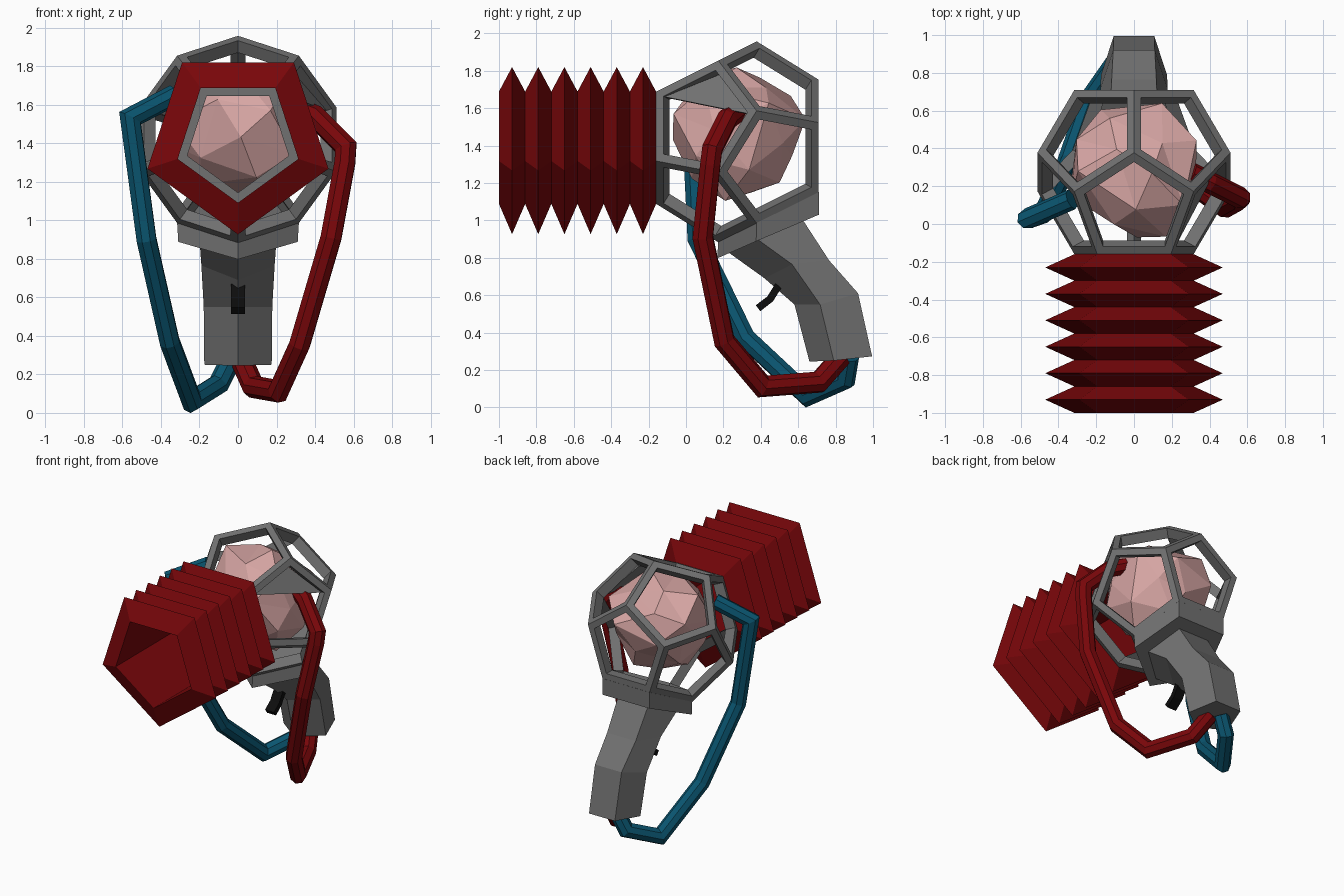
import bpy, bmesh, math, random
from mathutils import Vector

if "Cube" in bpy.data.objects:
    bpy.data.objects.remove(bpy.data.objects["Cube"])

random.seed(4)
C = Vector((0, 0.275, 1.42))      # centre of the cage
R = 0.332                         # circumradius of a cage face
PHI = (1 + 5 ** 0.5) / 2


def material(name, rgb):
    m = bpy.data.materials.new(name)
    m.diffuse_color = (*rgb, 1)
    m.use_nodes = True
    m.node_tree.nodes["Principled BSDF"].inputs["Base Color"].default_value = m.diffuse_color
    return m


GREY = material("grey metal", (0.165, 0.165, 0.165))
RED = material("dark red", (0.19, 0.002, 0.003))
BLUE = material("deep blue", (0.003, 0.09, 0.16))
PINK = material("pale pink", (0.68, 0.38, 0.37))
BLACK = material("black", (0.004, 0.004, 0.004))


def add_object(name, bm, mat, recalc=True):
    if recalc:
        bmesh.ops.recalc_face_normals(bm, faces=bm.faces[:])
    me = bpy.data.meshes.new(name)
    bm.to_mesh(me)
    bm.free()
    me.materials.append(mat)
    ob = bpy.data.objects.new(name, me)
    bpy.context.collection.objects.link(ob)
    return ob


def loft(name, rings, mat, caps=True):
    bm = bmesh.new()
    vs = [[bm.verts.new(p) for p in ring] for ring in rings]
    n = len(vs[0])
    for a, b in zip(vs, vs[1:]):
        for i in range(n):
            j = (i + 1) % n
            bm.faces.new((a[i], a[j], b[j], b[i]))
    if caps:
        bm.faces.new(vs[0])
        bm.faces.new(vs[-1])
    return add_object(name, bm, mat)


def pentagon(r, y, start=-90):
    return [Vector((r * math.cos(math.radians(start + 72 * i)), y,
                    C.z + r * math.sin(math.radians(start + 72 * i)))) for i in range(5)]


def tube(name, path, r, mat, sides=8):
    # sweep a ring along the path, mitred at each bend
    pts = [Vector(p) for p in path]
    d = (pts[1] - pts[0]).normalized()
    u = d.orthogonal().normalized()
    w = d.cross(u)
    ring = [pts[0] + r * (u * math.cos(2 * math.pi * k / sides) + w * math.sin(2 * math.pi * k / sides))
            for k in range(sides)]
    rings = [ring]
    for i in range(1, len(pts)):
        d = (pts[i] - pts[i - 1]).normalized()
        n = d if i == len(pts) - 1 else (d + (pts[i + 1] - pts[i]).normalized()).normalized()
        ring = [p + d * ((pts[i] - p).dot(n) / d.dot(n)) for p in ring]
        rings.append(ring)
    return loft(name, rings, mat)


# dodecahedron cage with open faces
edge = R / 0.8507
face_y, mid_y = 1.1135 * edge, 0.2629 * edge
corners = (pentagon(R, C.y - face_y) + pentagon(R * PHI, C.y - mid_y)
           + pentagon(R * PHI, C.y + mid_y, 90) + pentagon(R, C.y + face_y, 90))
bm = bmesh.new()
for p in corners:
    bm.verts.new(p)
bmesh.ops.convex_hull(bm, input=bm.verts[:])
bmesh.ops.dissolve_limit(bm, angle_limit=0.1, verts=bm.verts[:], edges=bm.edges[:])
bmesh.ops.recalc_face_normals(bm, faces=bm.faces[:])
holes = bm.faces[:]
bmesh.ops.inset_individual(bm, faces=holes, thickness=0.055)
bmesh.ops.delete(bm, geom=holes, context='FACES')
cage = add_object("cage", bm, GREY, recalc=False)
mod = cage.modifiers.new("strut_depth", 'SOLIDIFY')
mod.thickness = 0.07
mod.offset = -1

# small web in the upper right opening, sunk towards the rear
face = [Vector(p) for p in ((0.195, -0.16, 1.689), (0.316, -0.16, 1.317), (0.511, 0.172, 1.254),
                            (0.511, 0.378, 1.586), (0.316, 0.172, 1.854))]
mid = sum(face, Vector()) / 5
inward = (C - mid).normalized()
tri = [mid.lerp(face[i], 0.82) + inward * d for i, d in ((0, 0.005), (3, 0.03), (4, 0.06))]
loft("corner_web", [tri, [p + inward * 0.02 for p in tri]], GREY)

# faceted core: rough rock with jittered points
core_centre = C + Vector((0, 0.005, 0.05))
bm = bmesh.new()
count = 28
for i in range(count):
    h = 1 - 2 * (i + 0.5) / count
    a = i * math.pi * (3 - 5 ** 0.5) + random.uniform(-0.2, 0.2)
    s = math.sqrt(1 - h * h)
    bm.verts.new((s * math.cos(a), s * math.sin(a), h))
bmesh.ops.convex_hull(bm, input=bm.verts[:])
for v in bm.verts:
    v.co = core_centre + v.co.normalized() * random.uniform(0.31, 0.41)
add_object("core", bm, PINK)

# open pentagonal bellows with a straight lining
folds = [pentagon(0.494 if i % 2 else R, -1 + 0.07 * i) for i in range(13)]
lining = [pentagon(R - 0.003, -0.16), pentagon(R - 0.003, -1), pentagon(R, -1)]
loft("bellows", folds + lining, RED, caps=False)


def grip_ring(front, side, back, ws, wb):
    return [(0, *front), (ws, *side), (wb, *back), (-wb, *back), (-ws, *side)]


# plate below the cage
loft("grip_plate", [
    grip_ring((0.172, 0.883), (0.378, 0.986), (0.71, 1.151), 0.316, 0.195),
    grip_ring((0.167, 0.797), (0.375, 0.888), (0.71, 1.03), 0.31, 0.195)], GREY)

# bent pentagonal grip
loft("grip", [
    grip_ring((0.225, 0.83), (0.38, 0.90), (0.626, 1.0), 0.20, 0.125),
    grip_ring((0.42, 0.69), (0.567, 0.765), (0.765, 0.786), 0.19, 0.118),
    grip_ring((0.58, 0.55), (0.717, 0.55), (0.92, 0.61), 0.178, 0.11),
    grip_ring((0.66, 0.245), (0.79, 0.25), (0.995, 0.273), 0.175, 0.107)], GREY)

# trigger: flat bent bar
rings = []
for y, z, ny, nz in ((0.385, 0.53, 0.6, -0.8), (0.45, 0.58, 0.75, -0.65), (0.50, 0.66, 0.9, -0.43)):
    rings.append([(sx * 0.037, y + s * 0.02 * ny, z + s * 0.02 * nz)
                  for sx, s in ((-1, -1), (1, -1), (1, 1), (-1, 1))])
loft("trigger", rings, BLACK)

# hoses from the cage to the butt of the grip
tube("red_hose", [(0.30, 0.27, 1.58), (0.40, 0.22, 1.54), (0.56, 0.14, 1.38), (0.555, 0.13, 1.30),
                  (0.483, 0.09, 0.91), (0.32, 0.205, 0.355), (0.21, 0.41, 0.112),
                  (0.08, 0.71, 0.135), (0.02, 0.83, 0.27)], 0.058, RED)
tube("blue_hose", [(-0.33, 0.13, 1.65), (-0.56, 0.03, 1.53), (-0.475, 0.06, 0.90), (-0.355, 0.32, 0.37),
                   (-0.24, 0.65, 0.062), (-0.10, 0.85, 0.15), (-0.04, 0.87, 0.27)], 0.055, BLUE)
